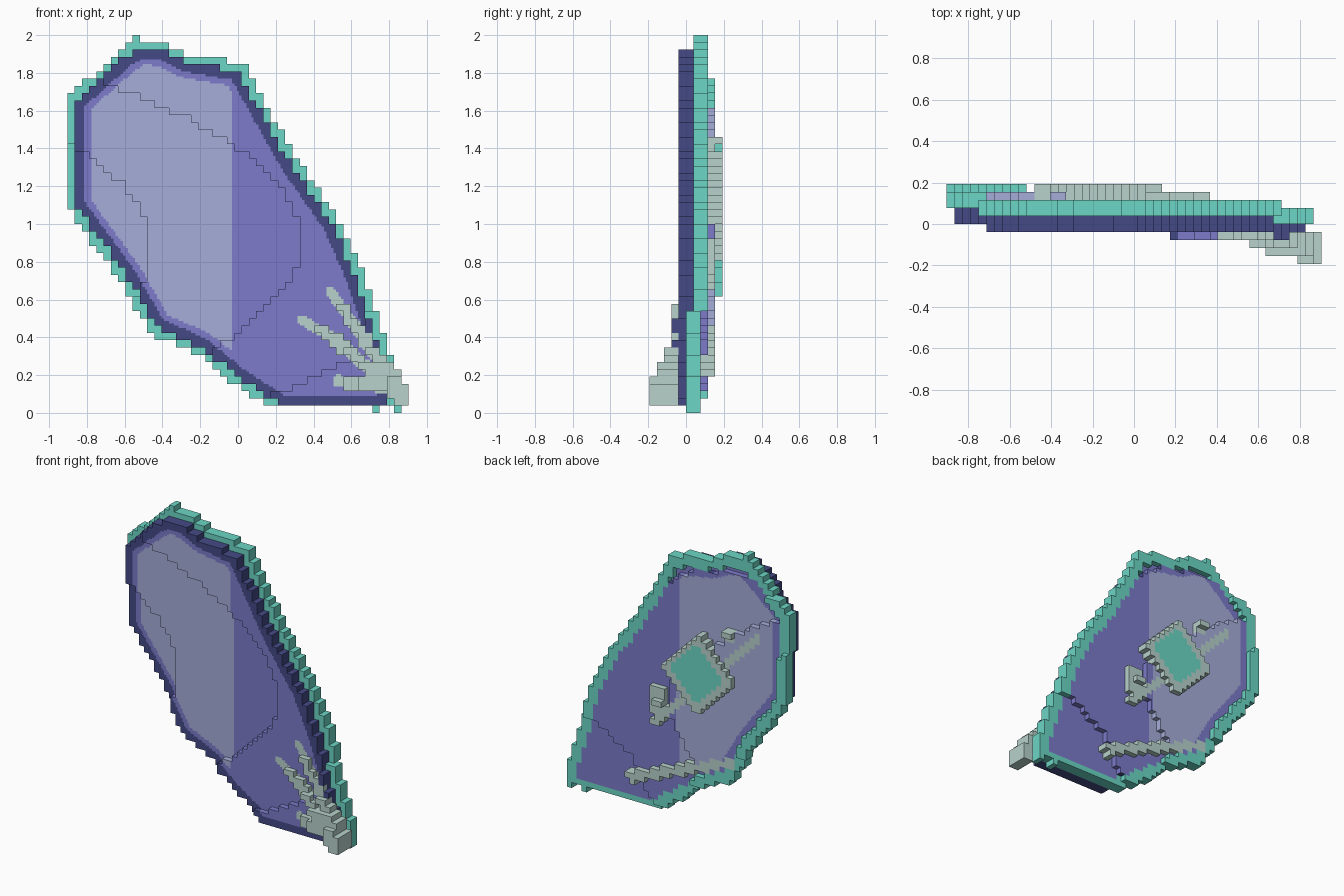
import bpy
import bmesh
from mathutils import Vector

cube = bpy.data.objects.get("Cube")
if cube:
    bpy.data.objects.remove(cube, do_unlink=True)

V = 1 / 26                      # voxel size
NX, NY, NZ = 47, 10, 52         # voxel grid
SUB = 3                         # paint cells per voxel side on the shield


def material(name, code):
    chan = [int(code[i:i + 2], 16) / 255 for i in (0, 2, 4)]
    rgba = [c / 12.92 if c < 0.04 else ((c + 0.055) / 1.055) ** 2.4 for c in chan] + [1]
    m = bpy.data.materials.new(name)
    m.use_nodes = True
    m.diffuse_color = rgba
    m.node_tree.nodes["Principled BSDF"].inputs["Base Color"].default_value = rgba
    return m


MATS = {
    "teal": material("teal", "6CD6C5"),
    "grey": material("pale grey", "B8D2CB"),
    "light": material("lavender", "A5AEDA"),
    "purple": material("purple", "7D7BCB"),
    "dark": material("dark blue", "444A86"),
}


def polygon(*pts):
    return [Vector(p) for p in pts]


# Shield outline in x, z, and the stepped regions of its bowl shape
OUTLINE = polygon(
    (-.6, 1.88), (-.52, 1.93), (-.4, 1.92), (-.28, 1.86), (0, 1.81), (.28, 1.31),
    (.5, 1), (.61, .75), (.73, .4), (.84, .08), (.74, .04), (.23, .04), (0, .19),
    (-.2, .35), (-.43, .45), (-.6, .74), (-.82, 1.04), (-.86, 1.1), (-.86, 1.65))
FRONT_STEPS = [
    polygon((-1, 2.1), (1, 2.1), (.75, .75), (.68, .5), (.6, .28), (.43, .2), (.2, .1), (-1, 0)),
    polygon((-1, 1.9), (-.68, 1.74), (-.25, 1.55), (0, 1.4), (.2, 1.24), (.31, 1.03),
            (.31, .76), (.18, .6), (-.12, .33), (-1, 0)),
    polygon((-1, 1.5), (-.82, 1.38), (-.6, 1.2), (-.47, 1), (-.47, .72), (-.7, .4), (-1, .4))]
BACK_STEPS = [
    polygon((-1, 1.88), (-.5, 1.86), (-.14, 1.79), (.2, 1.55), (.6, .9), (.68, .57),
            (.34, .37), (.2, .1), (-1, 0)),
    polygon((-1, 1.75), (-.75, 1.6), (-.45, 1.42), (-.2, 1.2), (0, 1), (.02, .75),
            (-.18, .45), (-.5, .2), (-1, .2))]


def seg_dist(p, a, b):
    a, b = Vector(a), Vector(b)
    t = max(0, min(1, (p - a).dot(b - a) / (b - a).length_squared))
    return (p - a.lerp(b, t)).length


def inside(p, poly):
    odd = False
    for a, b in zip(poly, poly[1:] + poly[:1]):
        if (a.y > p.y) != (b.y > p.y) and p.x < a.x + (p.y - a.y) * (b.x - a.x) / (b.y - a.y):
            odd = not odd
    return odd


def depth_inside(p):
    """Distance to the outline, positive inside."""
    d = min(seg_dist(p, a, b) for a, b in zip(OUTLINE, OUTLINE[1:] + OUTLINE[:1]))
    return d if inside(p, OUTLINE) else -d


def near(p, strokes):
    return any(seg_dist(p, a, b) < r for a, b, r in strokes)


RIM_EXTRA = [((.74, .4), (.82, .08), .035), ((.84, .1), (.84, .01), .03),
             ((.72, .06), (.72, .01), .025), ((-.53, 1.9), (-.53, 1.98), .02)]
CLAWS = [((.49, .64), (.6, .49), .026), ((.6, .49), (.77, .24), .032),
         ((.34, .49), (.5, .4), .026), ((.5, .4), (.78, .16), .032),
         ((.53, .17), (.84, .12), .03), ((.79, .2), (.86, .1), .06)]
STRAP = [((.15, .67), (-.66, 1.46), .03)]
LOWER_GRIP = [((.32, .24), (-.44, .54), .032)]


def shield_color(p, ny):
    """Painted border, halves and claw tips of the shield."""
    d = depth_inside(p)
    if ny < 0 and near(p, CLAWS):
        return "grey"
    if ny <= 0 and d < .052:
        return "dark"
    return "light" if d > .085 and p.x < -.035 else "purple"


voxels = {}


def fill(part, color, i, k, j0, j1):
    for j in range(max(0, j0), min(NY, j1)):
        voxels[i, j, k] = (part, color)


for i in range(NX):
    for k in range(NZ):
        p = Vector(((i + .5 - NX / 2) * V, (k + .5) * V))
        d = depth_inside(p)
        f = 3 + sum(inside(p, s) for s in FRONT_STEPS)
        b = 7 + sum(inside(p, s) for s in BACK_STEPS)

        # Shield body with a dark front rim and a wider teal back rim
        if d > .028:
            fill("shield", "", i, k, f, b)
        else:
            if (d > -.042 and k > 0) or near(p, RIM_EXTRA):
                fill("back_rim", "teal", i, k, f + 2, f + 4)
            if d > 0:
                fill("front_rim", "dark", i, k, f, f + 2)

        # Raised claws on the front lower corner
        if p.x > .42 and p.y < .56 and near(p, CLAWS):
            tip = 3
            for zmax, xmin, layer in ((.36, .55, 2), (.28, .64, 1), (.2, .78, 0)):
                if p.y < zmax and p.x > xmin:
                    tip = layer
            fill("claws", "grey", i, k, tip, f + 1)

        # Back fittings
        if near(p, STRAP):
            fill("arm_strap", "grey", i, k, b - 1, 9)
        if near(p, LOWER_GRIP):
            fill("lower_grip", "grey", i, k, b - 1, 9)
        if abs(p.x - .11) < .065 and abs(p.y - .82) < .09:
            fill("strap_bracket", "grey", i, k, b - 1, 9)
        if abs(p.x - .1) < .03 and abs(p.y - .83) < .025:
            fill("strap_bracket", "grey", i, k, 9, 10)
        if abs(p.x + .44) < .045 and abs(p.y - 1.42) < .04:
            fill("strap_clip", "grey", i, k, b - 1, 9)
        if abs(p.x + .44) < .025 and abs(p.y - 1.44) < .02:
            fill("strap_clip", "grey", i, k, 9, 10)
        r = abs(p.x + .22) + abs(p.y - 1.11)
        if r < .275:
            fill("arm_pad", "teal" if r < .215 else "grey", i, k, b - 1, 10)

# Corners of each cube side, wound outward
SIDES = []
for axis in range(3):
    for s in (0, 1):
        n = [0, 0, 0]
        n[axis] = 2 * s - 1
        ring = []
        for u, w in ((0, 0), (1, 0), (1, 1), (0, 1)):
            c = [0, 0, 0]
            c[axis], c[(axis + 1) % 3], c[(axis + 2) % 3] = s, u, w
            ring.append(c)
        SIDES.append((n, ring if s else ring[::-1]))


def build(part):
    """Mesh the exposed voxel sides of one part."""
    bm = bmesh.new()
    verts = {}
    names = list(MATS) if part == "shield" else sorted({c for q, c in voxels.values() if q == part})

    def vert(g):
        if g not in verts:
            x, y, z = (a / SUB for a in g)
            verts[g] = bm.verts.new(((x - NX / 2) * V, (y - NY / 2) * V, z * V))
        return verts[g]

    for cell, (q, color) in voxels.items():
        if q != part:
            continue
        for n, ring in SIDES:
            if tuple(a + b for a, b in zip(cell, n)) in voxels:
                continue
            # Shield fronts and backs are split finely for the painted edges
            fine = part == "shield" and n[1] != 0
            size = 1 if fine else SUB
            steps = range(SUB) if fine else (0,)
            for u in steps:
                for w in steps:
                    shift = (u, 0, w)
                    grid = []
                    for c in ring:
                        scale = (size, SUB, size)
                        grid.append(tuple(a * SUB + t + e * m for a, t, e, m in zip(cell, shift, c, scale)))
                    face = bm.faces.new([vert(g) for g in grid])
                    tint = color
                    if part == "shield":
                        mid = face.calc_center_median()
                        tint = shield_color(Vector((mid.x, mid.z)), n[1])
                    face.material_index = names.index(tint)
    mesh = bpy.data.meshes.new(part)
    bm.to_mesh(mesh)
    bm.free()
    for name in names:
        mesh.materials.append(MATS[name])
    bpy.context.collection.objects.link(bpy.data.objects.new(part, mesh))


for part in sorted({q for q, c in voxels.values()}):
    build(part)
